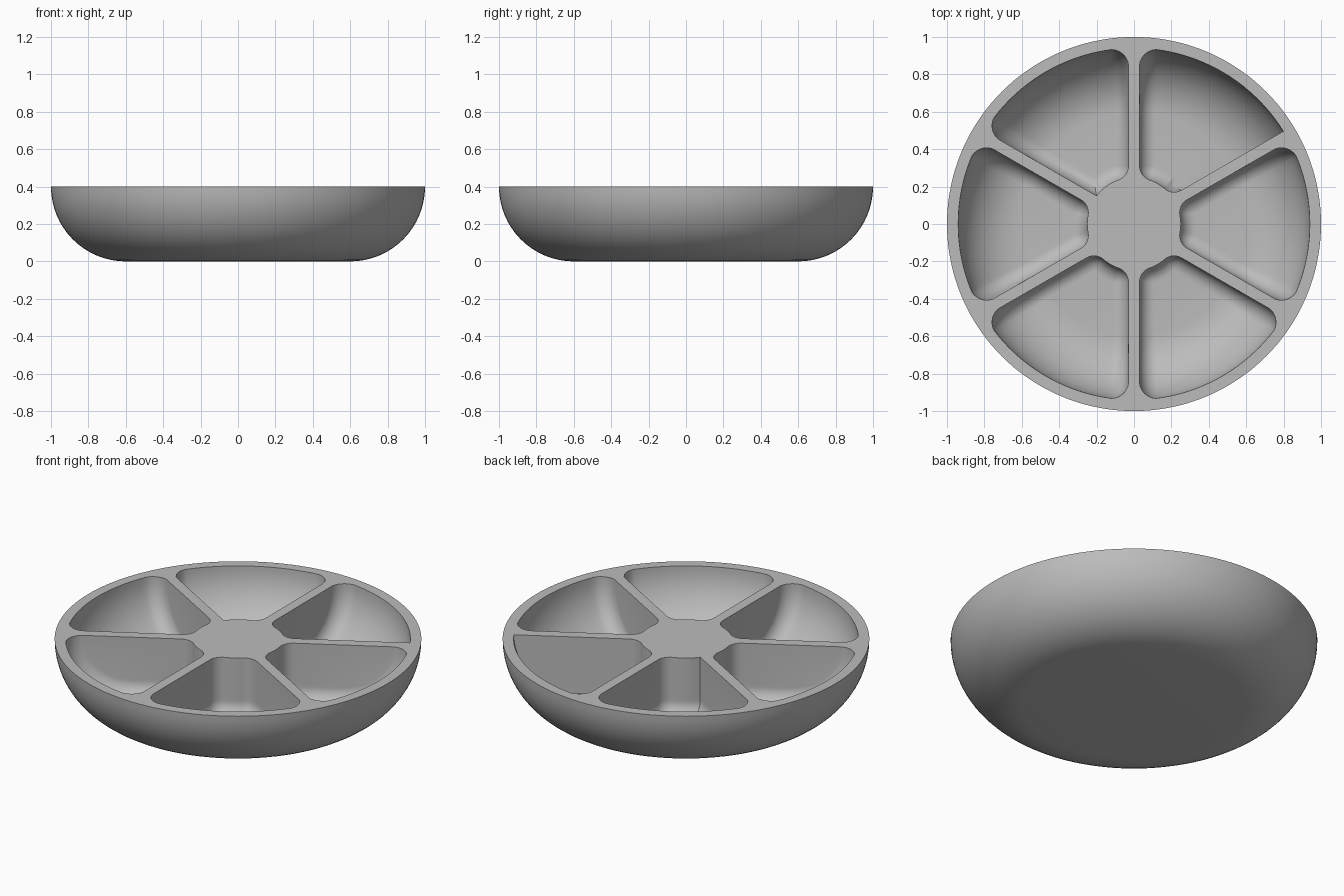
import bpy, bmesh
from math import sin, cos, acos, asin, atan2, sqrt, radians, pi
from mathutils import Vector

cube = bpy.data.objects.get("Cube")
if cube:
    bpy.data.objects.remove(cube)

HEIGHT = 0.4         # rim height, also the radius of the curved side
FLAT = 0.6           # radius of the flat base
WALL = 0.06          # shell thickness
HALF = 0.03          # half thickness of a divider
HUB = 0.25           # radius of the central hub
FILLET = 0.08        # rounding inside the pockets
INNER = HEIGHT - WALL
BALL = INNER - FILLET
STEPS = 10
SECTOR = radians(30)


def polar(r, a):
    return (r * cos(a), r * sin(a))


def half_outline(z, sharp_in=False, sharp_out=False):
    """Half a pocket's outline at height z, as (along, away from) a divider."""
    low = min(1, max(0, (WALL + FILLET - z) / FILLET))
    d = FILLET * (1 - sqrt(1 - low * low))
    off = HALF + FILLET
    pts = []

    # hub side, from the pocket's middle to its inner corner
    if sharp_in:
        side = HALF + d
        end = asin(side / (HUB + d))
    else:
        end = asin(off / (HUB + FILLET))
    for i in range(STEPS):
        pts.append(polar(HUB + d, SECTOR + (end - SECTOR) * i / STEPS))

    # inner corner
    cx = (HUB + FILLET) * cos(end)
    for i in range(STEPS + 1):
        s = i / STEPS
        if sharp_in:
            pts.append(polar(HUB + d, end))
            continue
        r = FILLET - d * (1 - s if sharp_out else 1)
        a = (pi + end) + (pi / 2 - end) * s
        pts.append((cx + r * cos(a), off + r * sin(a)))

    # outer corner, a ball rolled up between the divider and the curved side
    t0 = asin(low)
    reach = FLAT + sqrt(max(0, INNER ** 2 - (HEIGHT - z) ** 2))
    for i in range(STEPS + 1):
        t = t0 + (pi / 2 - t0) * i / STEPS
        if sharp_out:
            pts.append((sqrt(reach ** 2 - HALF ** 2), HALF))
            continue
        tilt = acos(min(1, (HEIGHT - z) / (BALL + FILLET * sin(t))))
        rc = FLAT + BALL * sin(tilt)
        along = sqrt(rc ** 2 - off ** 2)
        push = 1 + FILLET * sin(tilt) * sin(t) / rc
        pts.append((along * push, off * push - FILLET * cos(t)))

    # outer arc, to the pocket's middle
    start = atan2(pts[-1][1], pts[-1][0])
    for i in range(1, STEPS + 1):
        pts.append(polar(reach, start + (SECTOR - start) * i / STEPS))
    return pts


def place(pts, angle, side, z):
    c, s = cos(angle), sin(angle)
    return [Vector((x * c - side * y * s, x * s + side * y * c, z)) for x, y in pts]


def bridge(bm, a, b):
    n = len(a)
    return [bm.faces.new((a[i], a[(i + 1) % n], b[(i + 1) % n], b[i])) for i in range(n)]


def loop_edges(bm, loop):
    return [bm.edges.get((v, loop[i - 1])) for i, v in enumerate(loop)]


bm = bmesh.new()

# Outer shell: flat base and quarter-round side
SEGS = 144
rings = []
for i in range(17):
    a = pi / 2 * i / 16
    r, z = FLAT + HEIGHT * sin(a), HEIGHT * (1 - cos(a))
    rings.append([bm.verts.new((*polar(r, 2 * pi * k / SEGS), z)) for k in range(SEGS)])
bm.faces.new(rings[0][::-1])
for lower, upper in zip(rings, rings[1:]):
    bridge(bm, lower, upper)
rim_edges = loop_edges(bm, rings[-1])

# Six pockets, each a stack of outlines from the rim to the floor
levels = [HEIGHT - INNER * cos(radians(a)) for a in range(90, 40, -5)]
levels += [WALL + FILLET * (1 - sin(radians(b))) for b in range(0, 91, 9)]
for k in range(6):
    mid = 2 * SECTOR * k
    stack = []
    for z in levels:
        first = half_outline(z, sharp_out=(k == 1))
        second = half_outline(z, sharp_in=(k == 2))
        pts = place(first, mid - SECTOR, 1, z)
        pts += place(second, mid + SECTOR, -1, z)[::-1][1:-1]
        stack.append([bm.verts.new(p) for p in pts])
    for upper, lower in zip(stack, stack[1:]):
        bridge(bm, upper, lower)
    bm.faces.new(stack[-1])
    rim_edges += loop_edges(bm, stack[0])

# Flat top of rim, dividers and hub
bmesh.ops.remove_doubles(bm, verts=bm.verts, dist=1e-5)
rim_edges = [e for e in bm.edges if e.is_boundary]
bmesh.ops.triangle_fill(bm, use_beauty=True, edges=rim_edges, normal=(0, 0, 1))
bmesh.ops.recalc_face_normals(bm, faces=bm.faces)

mesh = bpy.data.meshes.new("divided_tray")
bm.to_mesh(mesh)
bm.free()
tray = bpy.data.objects.new("divided_tray", mesh)
bpy.context.collection.objects.link(tray)

grey = bpy.data.materials.new("light_grey")
grey.use_nodes = True
colour = (0.5, 0.5, 0.5, 1)
grey.diffuse_color = colour
grey.node_tree.nodes["Principled BSDF"].inputs["Base Color"].default_value = colour
mesh.materials.append(grey)

bpy.context.view_layer.objects.active = tray
tray.select_set(True)
bpy.ops.object.shade_smooth_by_angle(angle=radians(30))
